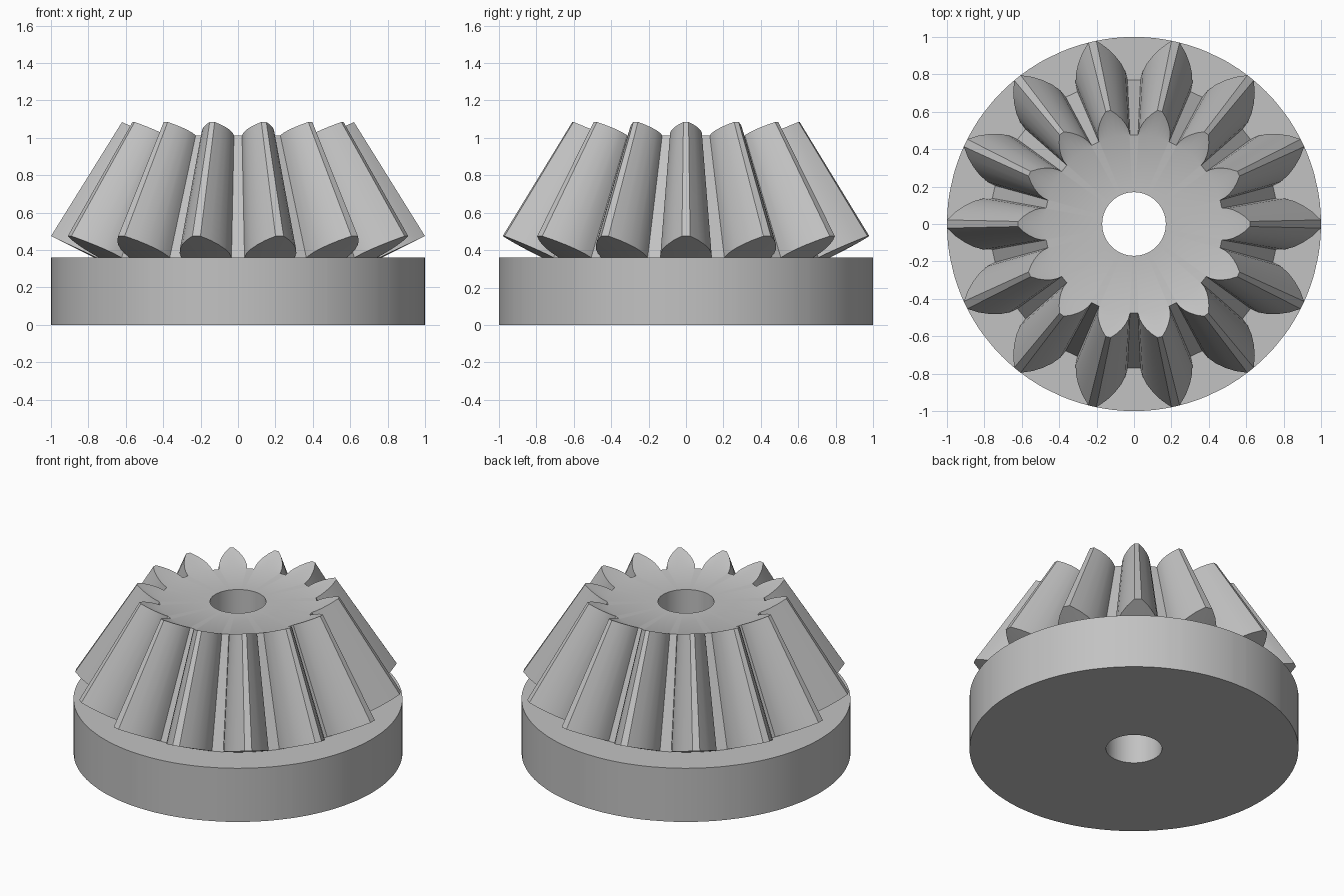
import bpy, bmesh, math

cube = bpy.data.objects.get("Cube")
if cube:
    bpy.data.objects.remove(cube, do_unlink=True)

TEETH = 14
APEX = 2.08            # height where all tooth lines would meet
TAPER = 0.62           # small end of the teeth relative to the large end
ROOT_R, ROOT_Z = 0.77, 0.36
TIP_R, TIP_Z = 1.0, 0.475
BORE_R, DISC_R = 0.17, 1.0
HALF_WIDTHS = [0.138, 0.137, 0.124, 0.100, 0.067, 0.022]  # root to tip

grey = bpy.data.materials.new("plain grey")
grey.use_nodes = True
colour = (0.54, 0.54, 0.54, 1)
grey.diffuse_color = colour
grey.node_tree.nodes["Principled BSDF"].inputs["Base Color"].default_value = colour

# One tooth outline at the large end: (angle, radius, height), right then left flank
flank = []
for i, width in enumerate(HALF_WIDTHS):
    t = i / (len(HALF_WIDTHS) - 1)
    r = ROOT_R + t * (TIP_R - ROOT_R)
    flank.append((width / r, r, ROOT_Z + t * (TIP_Z - ROOT_Z)))
tooth = [(-a, r, z) for a, r, z in flank] + flank[::-1]
outline = [(a + k * math.tau / TEETH, r, z) for k in range(TEETH) for a, r, z in tooth]


def circle(radius, height):
    return [(a, radius, height) for a, _, _ in outline]


def toward_apex(ring):
    return [(a, r * TAPER, APEX - (APEX - z) * TAPER) for a, r, z in ring]


# Rings of the whole solid: bore, disc, tooth backs, teeth, top face
root = circle(ROOT_R, ROOT_Z)
rings = [
    circle(BORE_R, 0), circle(DISC_R, 0), circle(DISC_R, ROOT_Z),
    root, outline, toward_apex(outline), toward_apex(root),
    circle(BORE_R, toward_apex(root)[0][2]),
]

bm = bmesh.new()
loops = [[bm.verts.new((r * math.cos(a), r * math.sin(a), z)) for a, r, z in ring]
         for ring in rings]
count = len(outline)
for lower, upper in zip(loops, loops[1:] + loops[:1]):
    for j in range(count):
        k = (j + 1) % count
        bm.faces.new((lower[j], lower[k], upper[k], upper[j]))

# Close the seams where the tooth ends meet the root circles
bmesh.ops.remove_doubles(bm, verts=bm.verts, dist=0.0005)
bmesh.ops.recalc_face_normals(bm, faces=bm.faces)

mesh = bpy.data.meshes.new("bevel_gear")
bm.to_mesh(mesh)
bm.free()
mesh.materials.append(grey)
gear = bpy.data.objects.new("bevel_gear", mesh)
bpy.context.collection.objects.link(gear)

# Smooth curved walls, keep crisp edges
bpy.ops.object.select_all(action="DESELECT")
gear.select_set(True)
bpy.context.view_layer.objects.active = gear
bpy.ops.object.shade_smooth_by_angle(angle=math.radians(30))
